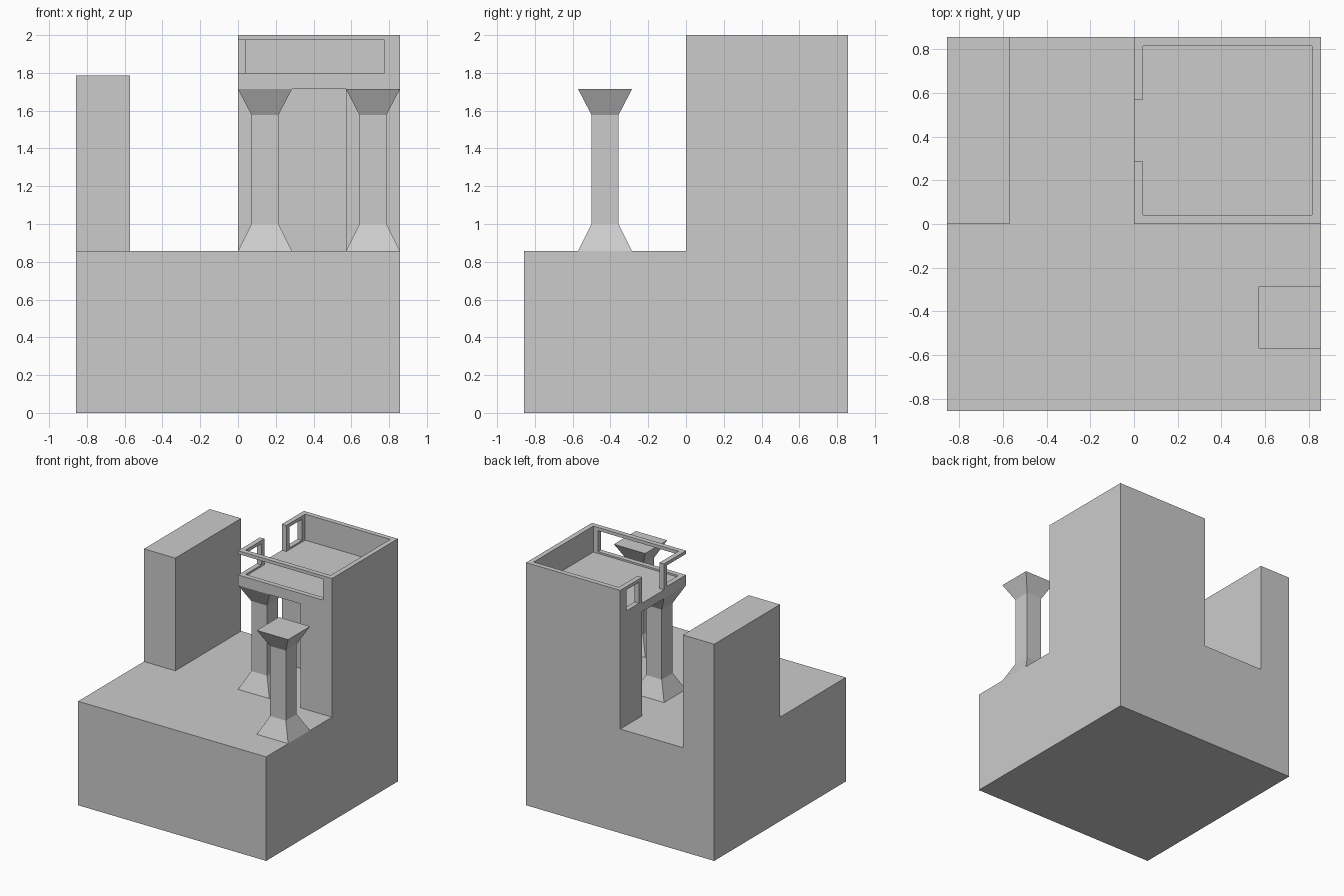
import bpy, bmesh

if "Cube" in bpy.data.objects:
    bpy.data.objects.remove(bpy.data.objects["Cube"])

U = 2 / 7            # grid module
H = 3 * U            # half width, also base height
T = U / 7            # parapet thickness
CEIL = 6 * U         # underside of tower floor
FLOOR = 6.25 * U     # tower floor and left block top
LIP, RAIL = 1.80, 1.973


def finish(name, bm):
    bmesh.ops.recalc_face_normals(bm, faces=bm.faces)
    mesh = bpy.data.meshes.new(name)
    bm.to_mesh(mesh)
    bm.free()
    ob = bpy.data.objects.new(name, mesh)
    bpy.context.collection.objects.link(ob)
    return ob


def loft(name, rings, bottom=True, top=True):
    """Skin a stack of equal-length rings of 3D points."""
    bm = bmesh.new()
    loops = [[bm.verts.new(p) for p in ring] for ring in rings]
    for a, b in zip(loops, loops[1:]):
        for i in range(len(a)):
            j = (i + 1) % len(a)
            bm.faces.new((a[i], a[j], b[j], b[i]))
    if bottom:
        bm.faces.new(loops[0][::-1])
    if top:
        bm.faces.new(loops[-1])
    return finish(name, bm)


def prism(name, outline, z0, z1, **caps):
    return loft(name, [[(x, y, z) for x, y in outline] for z in (z0, z1)], **caps)


def sheet(name, outline, z, down=False):
    bm = bmesh.new()
    pts = outline[::-1] if down else outline
    bm.faces.new([bm.verts.new((x, y, z)) for x, y in pts])
    mesh = bpy.data.meshes.new(name)
    bm.to_mesh(mesh)
    bm.free()
    bpy.context.collection.objects.link(bpy.data.objects.new(name, mesh))


def rect(x0, x1, y0, y1):
    return [(x0, y0), (x1, y0), (x1, y1), (x0, y1)]


def column(name, cx, cy):
    profile = [(U / 2, H), (U / 4, 3.5 * U), (U / 4, 5.52 * U), (U / 2, CEIL)]
    loft(name, [[(x, y, z) for x, y in rect(cx - r, cx + r, cy - r, cy + r)]
                for r, z in profile], bottom=False)


# Base block and its walkable top, cut around the walls
prism("base", rect(-H, H, -H, H), 0, H, top=False)
sheet("base_top", [(-H, -H), (H, -H), (H, 0), (2 * U, 0), (2 * U, 2 * U), (0, 2 * U),
                   (0, H), (-2 * U, H), (-2 * U, 0), (-H, 0)], H)

# Left block
prism("left_block", rect(-H, -2 * U, 0, H), H, FLOOR, bottom=False)

# L-shaped tower walls, tower floor and ceiling of the porch
prism("tower_walls", [(2 * U, 0), (H, 0), (H, H), (0, H), (0, 2 * U), (2 * U, 2 * U)],
      H, CEIL, bottom=False, top=False)
prism("tower_floor", rect(0, H, 0, H), CEIL, FLOOR, bottom=False)
sheet("porch_ceiling", rect(0, 2 * U, 0, 2 * U), CEIL, down=True)

# Columns: one carrying the tower corner, one free standing
column("corner_column", U / 2, U / 2)
column("free_column", 2.5 * U, -1.5 * U)

# Solid parapet on right and back, with stubs beside the openings
E = 0.775
prism("parapet_wall", [(E, 0), (H, 0), (H, H), (0, H), (0, E), (T, E), (T, H - T),
                       (H - T, H - T), (H - T, T), (E, T)], FLOOR, 2, bottom=False)

# Open railing: L-shaped front corner and short back part, each with lip, rail and post
front_l = [(0, 0), (E, 0), (E, T), (T, T), (T, U), (0, U)]
for part, outline, post_y in (("front", front_l, U - T),
                              ("back", rect(0, T, 2 * U, E), 2 * U)):
    prism(part + "_railing_lip", outline, FLOOR, LIP, bottom=False)
    prism(part + "_railing_bar", outline, RAIL, 2)
    prism(part + "_railing_post", rect(0, T, post_y, post_y + T), LIP, RAIL,
          bottom=False, top=False)
